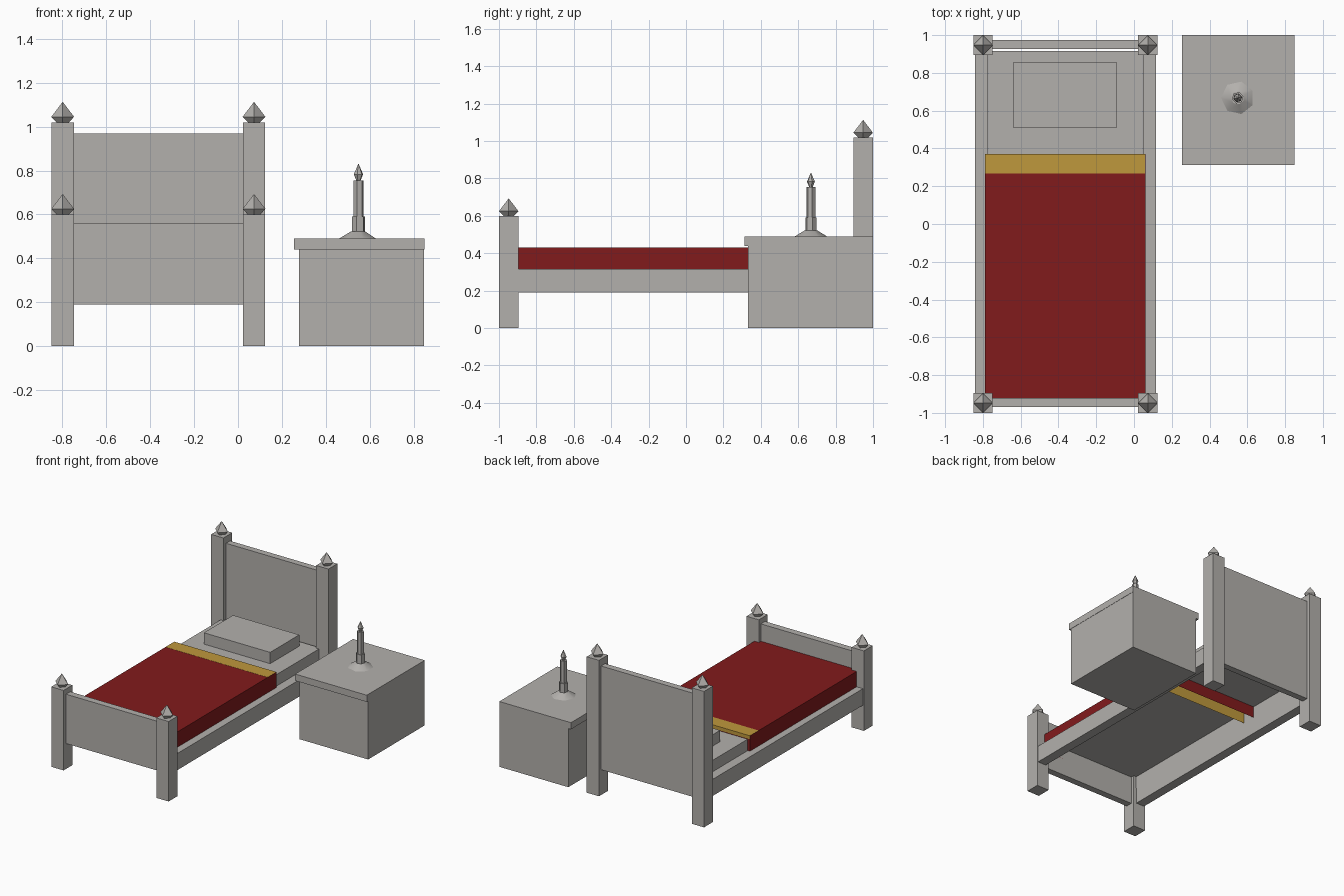
import bpy, math

if "Cube" in bpy.data.objects:
    bpy.data.objects.remove(bpy.data.objects["Cube"])


def material(name, rgb):
    m = bpy.data.materials.new(name)
    m.diffuse_color = (*rgb, 1)
    m.use_nodes = True
    m.node_tree.nodes["Principled BSDF"].inputs["Base Color"].default_value = m.diffuse_color
    return m


GREY = material("warm grey", (0.45, 0.435, 0.415))
RED = material("dark red", (0.222, 0.0105, 0.0115))
GOLD = material("gold", (0.52, 0.315, 0.046))


def mesh_object(name, verts, faces, mat):
    me = bpy.data.meshes.new(name)
    me.from_pydata(verts, [], faces)
    me.materials.append(mat)
    ob = bpy.data.objects.new(name, me)
    bpy.context.collection.objects.link(ob)
    return ob


def box(name, x, y, z, mat=GREY, open_bottom=False):
    verts = [(a, b, c) for a in x for b in y for c in z]
    faces = [(0, 1, 3, 2), (4, 6, 7, 5), (0, 4, 5, 1),
             (2, 3, 7, 6), (1, 5, 7, 3), (0, 2, 6, 4)]
    return mesh_object(name, verts, faces[:5] if open_bottom else faces, mat)


def turned(name, cx, cy, profile, sides, mat=GREY, turn=0.0):
    """Low-poly turned part from (radius, height) rings, bottom to top."""
    verts, faces = [], []
    for r, z in profile:
        for i in range(sides):
            a = turn + 2 * math.pi * i / sides
            verts.append((cx + r * math.cos(a), cy + r * math.sin(a), z))
    for k in range(len(profile) - 1):
        for i in range(sides):
            j = (i + 1) % sides
            faces.append((k * sides + i, k * sides + j,
                          (k + 1) * sides + j, (k + 1) * sides + i))
    faces.append(tuple(reversed(range(sides))))
    faces.append(tuple(range((len(profile) - 1) * sides, len(profile) * sides)))
    return mesh_object(name, verts, faces, mat)


# Bed posts with diamond finials
for end, y0, h in (("foot", -1.0, 0.60), ("head", 0.895, 1.02)):
    for side, x0 in (("left", -0.85), ("right", 0.022)):
        box(f"{end}_post_{side}", (x0, x0 + 0.102), (y0, y0 + 0.105), (0, h))
        turned(f"{end}_finial_{side}", x0 + 0.051, y0 + 0.052,
               [(0.028, h), (0.052, h + 0.025), (0.001, h + 0.092)], 4)

# Boards and side rails
box("headboard", (-0.76, 0.03), (0.927, 0.975), (0.19, 0.968))
box("footboard", (-0.76, 0.03), (-0.97, -0.92), (0.19, 0.56))
for side, x0 in (("left", -0.842), ("right", 0.047)):
    box(f"side_rail_{side}", (x0, x0 + 0.07), (-0.92, 0.915), (0.19, 0.315))

# Bedding: mattress, blanket and its gold band are shells open underneath
box("mattress", (-0.771, 0.046), (-0.92, 0.915), (0.312, 0.40), GREY, True)
box("pillow", (-0.64, -0.09), (0.51, 0.855), (0.40, 0.485))
box("blanket", (-0.79, 0.06), (-0.92, 0.37), (0.315, 0.43), RED, True)
box("blanket_band", (-0.7895, 0.0595), (0.267, 0.3695), (0.315, 0.431), GOLD, True)
box("blanket_band_lip", (-0.79, 0.06), (0.369, 0.371), (0.405, 0.431), GOLD)

# Nightstand
box("nightstand_body", (0.277, 0.848), (0.332, 1.0), (0, 0.442))
box("nightstand_top", (0.255, 0.85), (0.313, 1.0), (0.44, 0.49))

# Candle on a flared dish
CX, CY = 0.549, 0.668
dish = turned("candle_dish", CX, CY, [(0.088, 0.49), (0.035, 0.522)], 7, turn=math.pi)
for p in dish.data.polygons:
    p.use_smooth = len(p.vertices) == 4
T = math.radians(15)
turned("candle_holder", CX, CY, [(0.031, 0.51), (0.031, 0.59)], 6, turn=T)
turned("candle", CX, CY, [(0.024, 0.58), (0.024, 0.755)], 6, turn=T)
turned("candle_flame", CX, CY, [(0.01, 0.755), (0.022, 0.783), (0.001, 0.83)], 6, turn=T)
